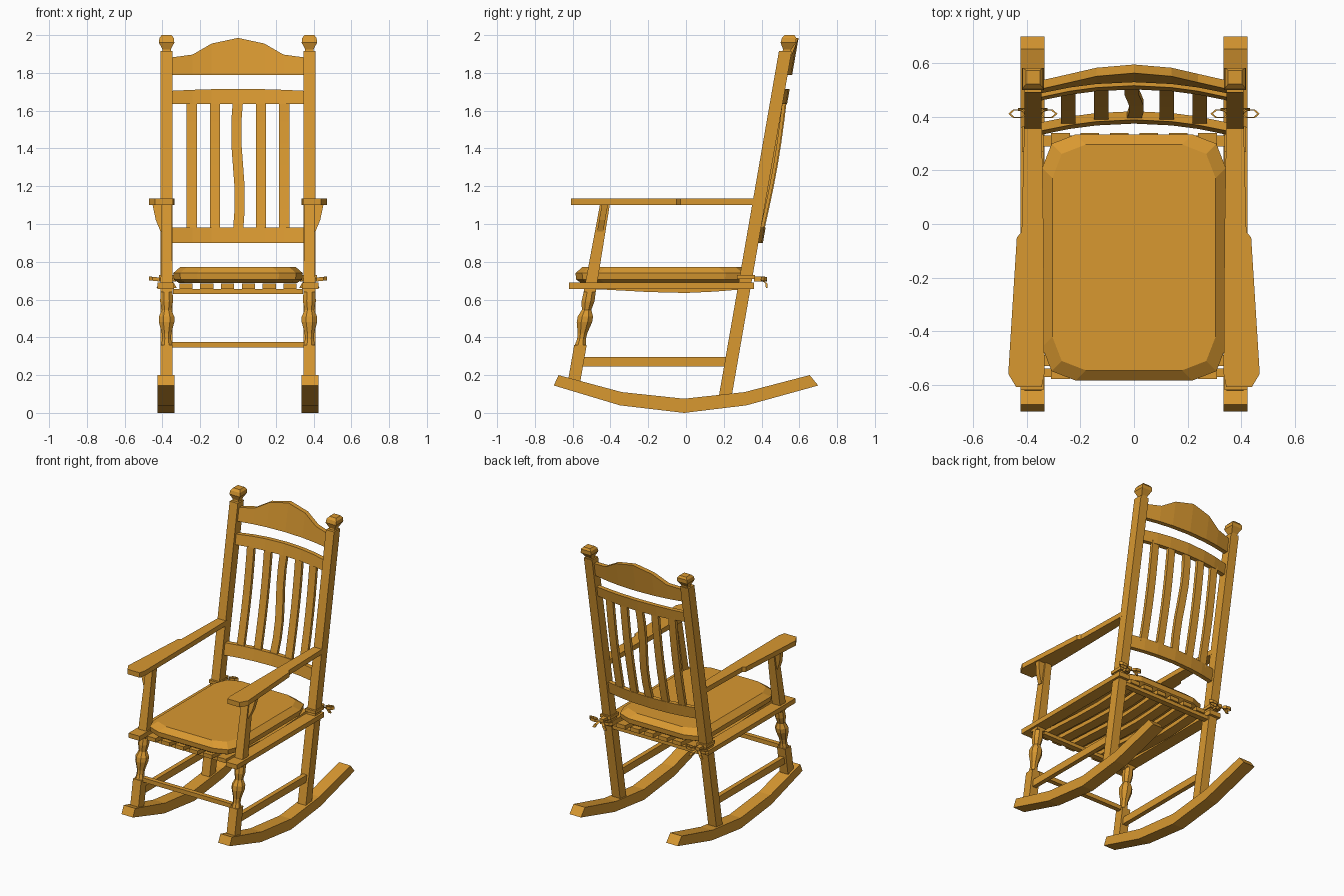
import bpy
import math

cube = bpy.data.objects.get("Cube")
if cube:
    bpy.data.objects.remove(cube, do_unlink=True)

wood = bpy.data.materials.new("honey_wood")
wood.use_nodes = True
colour = (0.69, 0.315, 0.03, 1)
wood.diffuse_color = colour
wood.node_tree.nodes["Principled BSDF"].inputs["Base Color"].default_value = colour


def loft(name, rings, mirror=False, closed=False):
    """Skin equal-length rings of points; cap the ends unless closed."""
    n, count = len(rings[0]), len(rings)
    verts = [p for ring in rings for p in ring]
    faces = []
    for i in range(count if closed else count - 1):
        a, b = i * n, (i + 1) % count * n
        faces += [(a + j, a + (j + 1) % n, b + (j + 1) % n, b + j) for j in range(n)]
    if not closed:
        faces += [tuple(reversed(range(n))), tuple(range((count - 1) * n, count * n))]
    mesh = bpy.data.meshes.new(name)
    mesh.from_pydata(verts, [], faces)
    mesh.materials.append(wood)
    obj = bpy.data.objects.new(name, mesh)
    bpy.context.collection.objects.link(obj)
    bpy.context.view_layer.objects.active = obj
    bpy.ops.object.select_all(action='DESELECT')
    obj.select_set(True)
    bpy.ops.object.mode_set(mode='EDIT')
    bpy.ops.mesh.select_all(action='SELECT')
    bpy.ops.mesh.normals_make_consistent(inside=False)
    bpy.ops.object.mode_set(mode='OBJECT')
    if mirror:
        obj.modifiers.new("other_side", 'MIRROR')
    return obj


def rect(x, y, z, hx, hy):
    return [(x - hx, y - hy, z), (x + hx, y - hy, z), (x + hx, y + hy, z), (x - hx, y + hy, z)]


def box(name, x, y, z, mirror=False):
    return loft(name, [[(a, b, h) for a, b in ((x[0], y[0]), (x[1], y[0]), (x[1], y[1]), (x[0], y[1]))]
                       for h in z], mirror)


def post_y(z):
    return 0.21 + 0.174 * (z - 0.1)


def leg_y(z):
    return -0.59 + 0.174 * (z - 0.18)


# Rockers
rocker = [(-0.70, 0.145), (-0.35, 0.04), (-0.01, 0), (0.32, 0.04), (0.70, 0.145),
          (0.655, 0.20), (0.31, 0.11), (-0.01, 0.075), (-0.34, 0.11), (-0.675, 0.20)]
loft("rocker", [[(x, y, z) for y, z in rocker] for x in (0.335, 0.425)], True)

# Raked back posts with faceted finials
loft("back_post", [rect(0.378, post_y(z), z, 0.032, 0.034) for z in (0.09, 1.915)], True)
loft("post_finial", [rect(0.378, post_y(z) + 0.008, z, r, r) for z, r in
                     ((1.90, 0.022), (1.925, 0.022), (1.96, 0.041), (1.985, 0.038), (2.0, 0.026))], True)

# Front legs: square blocks with a turned middle
loft("front_leg_foot", [rect(0.378, leg_y(z), z, 0.032, 0.033) for z in (0.15, 0.36)], True)
loft("front_leg_top", [rect(0.378, leg_y(z), z, r, r) for z, r in ((0.64, 0.032), (1.11, 0.026))], True)
turning = [(0.35, 0.034), (0.39, 0.025), (0.42, 0.027), (0.48, 0.044), (0.51, 0.044),
           (0.545, 0.027), (0.59, 0.037), (0.65, 0.034)]
loft("front_leg_turning", [[(0.378 + r * math.cos(t), leg_y(z) + r * math.sin(t), z)
                            for t in [math.pi * (k + 0.5) / 4 for k in range(8)]]
                           for z, r in turning], True)

# Arms and the brackets beneath them
arm = [(0.345, -0.61), (0.44, -0.61), (0.47, -0.56), (0.438, -0.05), (0.42, -0.03),
       (0.41, 0.37), (0.345, 0.37), (0.338, -0.05), (0.335, -0.56)]
loft("arm", [[(x, y, z) for x, y in arm] for z in (1.1, 1.135)], True)
loft("arm_bracket", [[(x, leg_y(z) + d, z) for x, z in
                      ((0.40, 1.1), (0.452, 1.1), (0.435, 1.02), (0.41, 0.96), (0.40, 0.96))]
                     for d in (-0.016, 0.016)], True)

# Seat rails, cross bars and stretchers
box("seat_side_rail", (0.338, 0.425), (-0.62, 0.36), (0.657, 0.69), True)
box("seat_front_bar", (-0.345, 0.345), (-0.53, -0.49), (0.63, 0.655))
box("seat_back_bar", (-0.345, 0.345), (0.29, 0.33), (0.63, 0.655))
box("side_stretcher", (0.362, 0.394), (-0.56, 0.22), (0.245, 0.295), True)
box("front_stretcher", (-0.35, 0.35), (-0.572, -0.54), (0.345, 0.375))

# Sagging seat slats
for i in range(6):
    x = -0.275 + 0.11 * i
    loft("seat_slat", [[(x - 0.035, y, z), (x + 0.035, y, z), (x + 0.035, y, z + 0.028), (x - 0.035, y, z + 0.028)]
                       for y, z in ((-0.58, 0.657), (-0.42, 0.652), (-0.2, 0.64), (0, 0.635),
                                    (0.15, 0.642), (0.34, 0.657))])


# Cushion with clipped corners
def cushion_ring(z, inset):
    hx, hy, c, d = 0.343 - inset, 0.46 - inset, 0.125, 0.035
    quarter = [(hx, hy - c), (hx - d, hy - d), (hx - c, hy)]
    ring = quarter + [(-x, y) for x, y in reversed(quarter)]
    ring += [(-x, -y) for x, y in ring]
    return [(x, y - 0.125, z) for x, y in ring]


loft("seat_cushion", [cushion_ring(z, s) for z, s in ((0.688, 0.03), (0.705, 0.004), (0.74, 0), (0.773, 0.038))])


# Back rails bow rearward between the posts
def bow(x):
    return 0.042 * (1 - (x / 0.35) ** 2)


def back_rail(name, low, crest):
    rings = []
    for x, top in crest:
        rings.append([(x, post_y(z) + bow(x) + d, z) for z, d in
                      ((low, -0.016), (low, 0.016), (top, 0.016), (top, -0.016))])
    loft(name, rings)


stations = [-0.35, -0.24, -0.14, 0, 0.14, 0.24, 0.35]
back_rail("lower_back_rail", 0.90, [(x, 0.982) for x in stations])
back_rail("middle_back_rail", 1.635, [(x, 1.715 - 0.08 * x * x) for x in stations])
back_rail("crest_rail", 1.79, list(zip(stations, [1.882, 1.897, 1.955, 1.985, 1.955, 1.897, 1.882])))

# Upright back slats; the centre one is slightly wavy
for x in (-0.245, -0.122, 0, 0.122, 0.245):
    rings = []
    for k in range(7):
        z = 0.96 + 0.70 * k / 6
        wave = 0.01 * math.sin(k * 1.05) if x == 0 else 0
        belly = 0.012 * math.sin(math.pi * k / 6)
        rings.append(rect(x + wave, post_y(z) + bow(x) + belly, z, 0.027, 0.011))
    loft("back_slat", rings)

# Cushion ties: a band round each post and a bow behind it
box("tie_band", (0.338, 0.418), (0.27, 0.365), (0.708, 0.73), True)
box("tie_knot", (0.362, 0.394), (0.36, 0.41), (0.695, 0.722), True)
for side in (-1, 1):
    cx, cy = 0.378 + side * 0.056, 0.412
    loop = []
    for k in range(6):
        t = math.tau * k / 6
        ox, oy = 0.036 * math.cos(t), 0.018 * math.sin(t)
        zc = 0.708 + 0.1 * side * ox
        loop.append([(cx + s * ox, cy + s * oy, zc + h) for s, h in
                     ((1, -0.01), (1, 0.01), (0.75, 0.01), (0.75, -0.01))])
    loft("tie_loop", loop, True, closed=True)
    loft("tie_tail", [rect(0.378 + side * a, b, z, 0.01, 0.005)
                      for a, b, z in ((0.01, 0.40, 0.705), (0.03, 0.425, 0.685), (0.045, 0.428, 0.66))], True)
